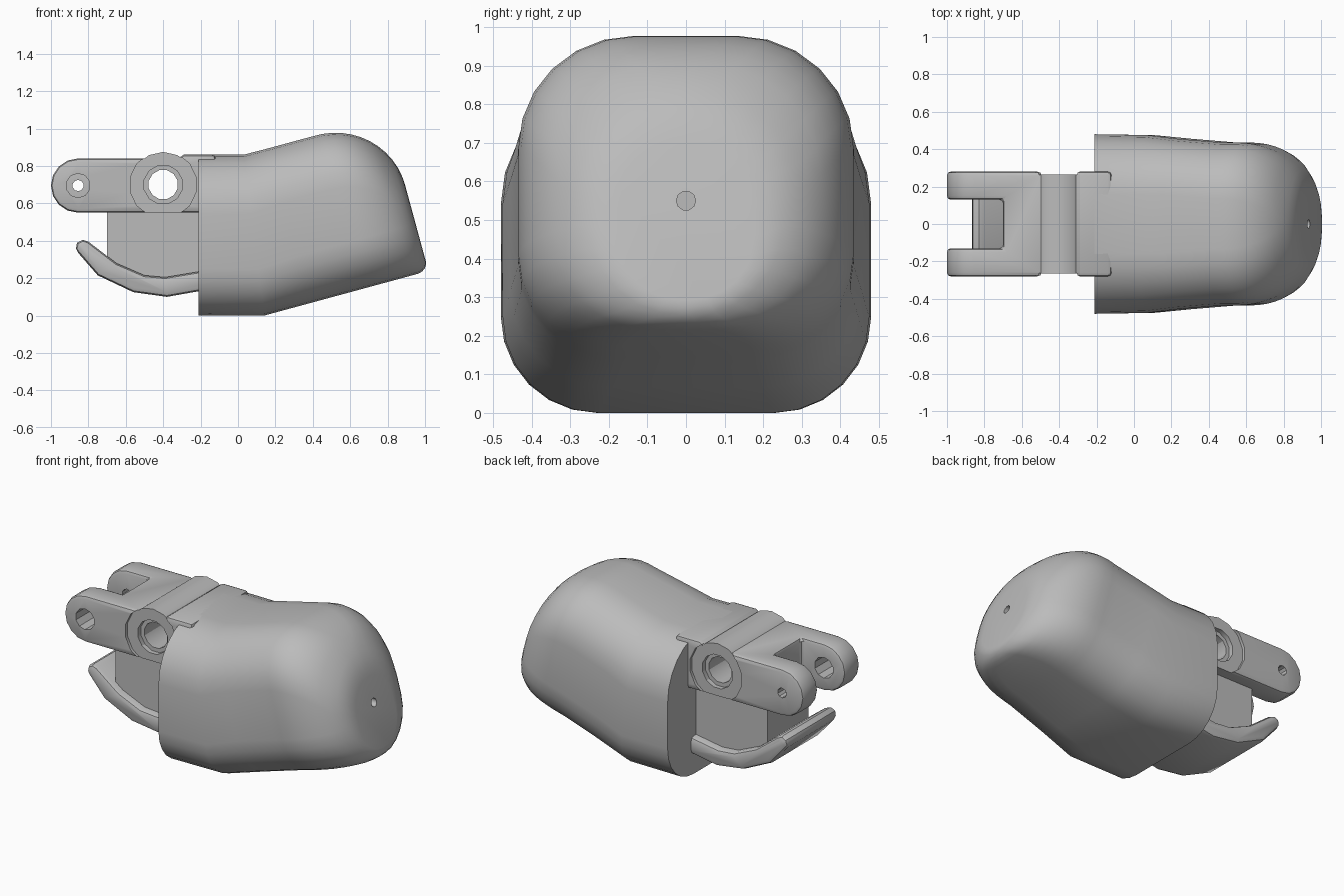
import bpy, bmesh, math
from math import sin, cos, pi, sqrt, radians
from mathutils import Vector

if "Cube" in bpy.data.objects:
    bpy.data.objects.remove(bpy.data.objects["Cube"], do_unlink=True)

grey = bpy.data.materials.new("plain grey")
grey.use_nodes = True
colour = (0.5, 0.5, 0.5, 1)
grey.diffuse_color = colour
grey.node_tree.nodes["Principled BSDF"].inputs["Base Color"].default_value = colour


def make(name, bm):
    bmesh.ops.recalc_face_normals(bm, faces=bm.faces)
    mesh = bpy.data.meshes.new(name)
    bm.to_mesh(mesh)
    bm.free()
    mesh.materials.append(grey)
    obj = bpy.data.objects.new(name, mesh)
    bpy.context.collection.objects.link(obj)
    return obj


def loft(name, rings):
    bm = bmesh.new()
    loops = [[bm.verts.new(p) for p in ring] for ring in rings]
    n = len(loops[0])
    for a, b in zip(loops, loops[1:]):
        for i in range(n):
            bm.faces.new((a[i], a[(i + 1) % n], b[(i + 1) % n], b[i]))
    bm.faces.new(loops[0])
    bm.faces.new(loops[-1][::-1])
    return make(name, bm)


def plate(name, profile, y0, y1):
    """Side profile in x and z, extruded across y."""
    return loft(name, [[(x, y, z) for x, z in profile] for y in (y0, y1)])


def disc(x, z, r, sides):
    return [(x + r * cos(2 * pi * (i + 0.5) / sides),
             z + r * sin(2 * pi * (i + 0.5) / sides)) for i in range(sides)]


def select(obj):
    bpy.ops.object.select_all(action='DESELECT')
    obj.select_set(True)
    bpy.context.view_layer.objects.active = obj


def combine(obj, other, operation='DIFFERENCE'):
    select(obj)
    mod = obj.modifiers.new("combine", 'BOOLEAN')
    mod.operation, mod.solver, mod.object = operation, 'EXACT', other
    bpy.ops.object.modifier_apply(modifier=mod.name)
    bpy.data.objects.remove(other, do_unlink=True)


def bevel(obj, width, segments=2):
    select(obj)
    mod = obj.modifiers.new("bevel", 'BEVEL')
    mod.width, mod.segments = width, segments
    mod.limit_method, mod.angle_limit = 'ANGLE', radians(50)
    bpy.ops.object.modifier_apply(modifier=mod.name)


def smooth(obj, angle):
    select(obj)
    bpy.ops.object.shade_smooth_by_angle(angle=radians(angle))


# Body: rounded sections, straight at the rear, then tilted up to the nose
def section(low, high, half, r_low, r_high):
    low, high = Vector((low[0], 0, low[1])), Vector((high[0], 0, high[1]))
    up = (high - low).normalized()
    height = (high - low).length
    points = []
    for sy, top in ((1, False), (1, True), (-1, True), (-1, False)):
        r = min(r_high if top else r_low, half * 0.95, height * 0.48)
        start = {(1, False): -90, (1, True): 0, (-1, True): 90, (-1, False): 180}[sy, top]
        for k in range(7):
            a = radians(start + 15 * k)
            v = (height - r if top else r) + r * sin(a)
            p = low + up * v
            points.append((p.x, sy * (half - r) + r * cos(a), p.z))
    return points


tilt = radians(15.2)
along, across = (cos(tilt), sin(tilt)), (-sin(tilt), cos(tilt))
NOSE = 0.91


def tilted(s, u):
    return (0.14 + s * along[0] + u * across[0], s * along[1] + u * across[1])


def inset(s, length, amount):
    q = min(1, max(0, (s - NOSE + length) / length))
    return amount * (1 - sqrt(1 - q * q))


rings = [section((-0.21, 0), (-0.21, 0.86), 0.48, 0.25, 0.32),
         section((0.14, 0), (0.03, 0.86), 0.475, 0.25, 0.32),
         section(tilted(0.25, 0), tilted(0.25, 0.857), 0.455, 0.26, 0.3)]
for i in range(13):
    s = 0.5 + (NOSE - 0.5) * sin(pi / 2 * i / 12)
    side = 0.435 - inset(s, 0.33, 0.26)
    rings.append(section(tilted(s, inset(s, 0.06, 0.055)),
                         tilted(s, 0.857 - inset(s, 0.39, 0.38)),
                         side, 0.26, 0.3))
body = loft("body", rings)

# Small hole bored into the nose
bm = bmesh.new()
bmesh.ops.create_cone(bm, cap_ends=True, segments=10, radius1=0.025, radius2=0.025, depth=0.4)
bore = make("bore", bm)
bore.rotation_euler = (0, pi / 2, 0)
bore.location = (0.93, 0, 0.55)
combine(body, bore)
smooth(body, 40)

# Hinge fork: rounded end, slot between two arms
PIN, PIVOT = (-0.855, 0.695), (-0.4, 0.7)
profile = [(-0.12, 0.55), (-0.12, 0.86), (-0.29, 0.86), (-0.32, 0.84)]
profile += [(PIN[0] - 0.145 * sin(pi * k / 8), PIN[1] + 0.145 * cos(pi * k / 8)) for k in range(9)]
fork = plate("hinge_fork", profile, -0.28, 0.28)
slot = [(-1.2, 0.3), (-0.7, 0.3), (-0.7, 1), (-1.2, 1)]
combine(fork, plate("slot", slot, -0.13, 0.13))
bevel(fork, 0.02)

# Recessed pivot boss with a through hole and a countersink
for side in (-1, 1):
    combine(fork, plate("recess", disc(*PIVOT, 0.18, 14), side * 0.262, side * 0.35))
boss = [(x, max(z, 0.55)) for x, z in disc(*PIVOT, 0.175, 14)]
combine(fork, plate("boss", boss, -0.264, 0.264), 'UNION')
combine(fork, plate("pivot_hole", disc(*PIVOT, 0.08, 12), -0.4, 0.4))
for side in (-1, 1):
    combine(fork, plate("sink", disc(*PIVOT, 0.105, 12), side * 0.235, side * 0.35))

# Pin holes: wide in one arm, narrow in the other
combine(fork, plate("wide_hole", disc(*PIN, 0.065, 10), -0.4, 0))
combine(fork, plate("narrow_hole", disc(*PIN, 0.03, 10), 0, 0.4))
smooth(fork, 30)

# Block under the fork
block = [(-0.7, 0.57), (-0.15, 0.57), (-0.15, 0.18), (-0.4, 0.15), (-0.58, 0.19), (-0.7, 0.26)]
plate("lower_block", block, -0.2, 0.2)

# Curved lip below the block, with a rounded tip
upper = [(-0.15, 0.25), (-0.21, 0.235), (-0.39, 0.205), (-0.5, 0.215), (-0.65, 0.28), (-0.8, 0.395)]
tip = [(-0.83, 0.405), (-0.86, 0.39), (-0.872, 0.355)]
lower = [(-0.75, 0.215), (-0.56, 0.125), (-0.38, 0.1), (-0.21, 0.13), (-0.15, 0.145)]
lip = plate("curved_lip", upper + tip + lower, -0.25, 0.25)
bevel(lip, 0.025)
smooth(lip, 35)
